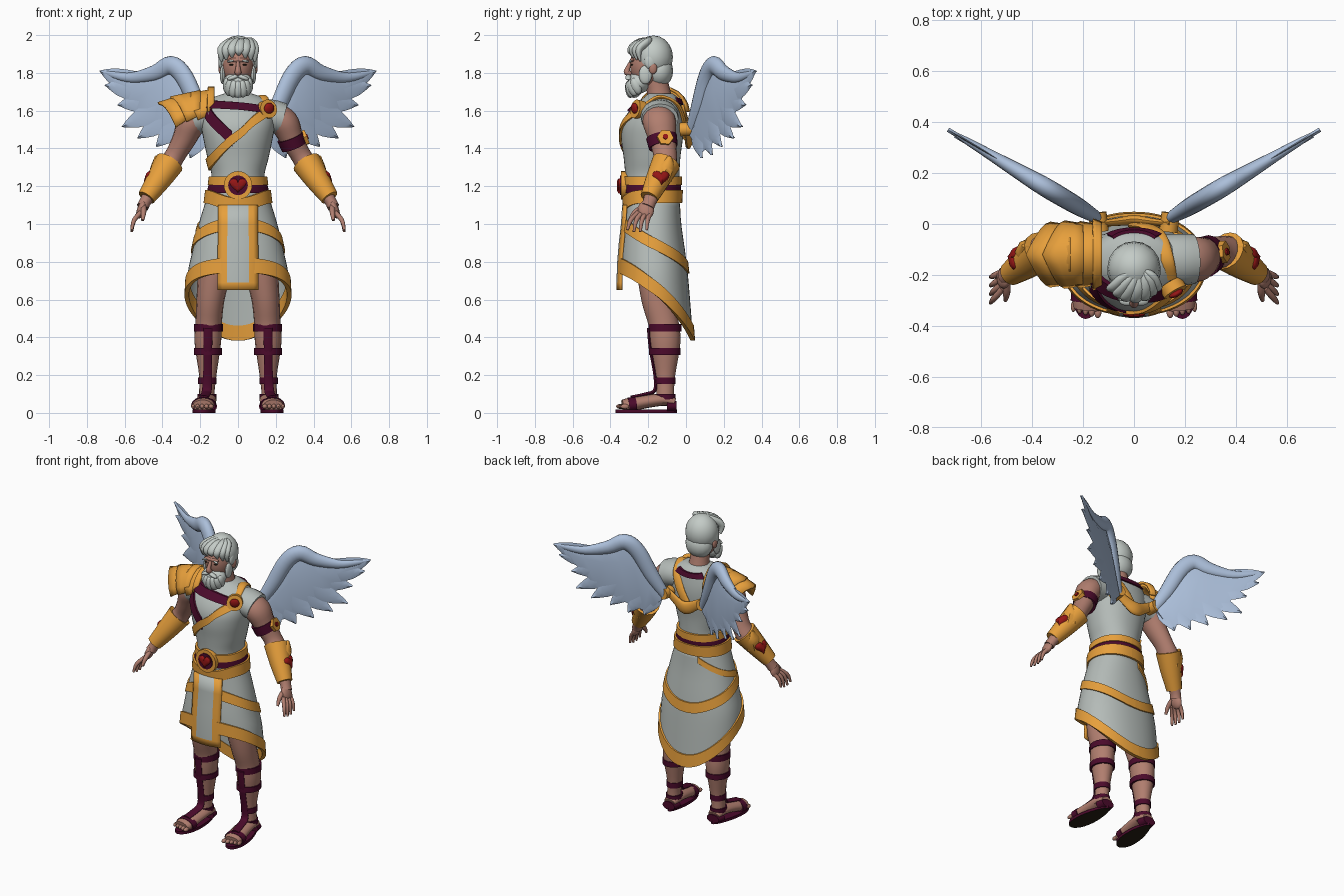
import bpy, bmesh
from math import sin, cos, pi, radians, degrees, asin, copysign
from mathutils import Vector, Matrix, Euler

if "Cube" in bpy.data.objects:
    bpy.data.objects.remove(bpy.data.objects["Cube"])


def material(name, r, g, b):
    m = bpy.data.materials.new(name)
    m.use_nodes = True
    m.diffuse_color = (r, g, b, 1)
    m.node_tree.nodes["Principled BSDF"].inputs["Base Color"].default_value = (r, g, b, 1)
    return m


GOLD = material("gold", .80, .35, .045)
CLOTH = material("grey cloth", .46, .50, .48)
HAIR = material("white hair", .55, .60, .57)
SKIN = material("skin", .44, .21, .16)
WINE = material("wine leather", .07, .003, .024)
RED = material("red gem", .30, .008, .008)
WING = material("pale blue feather", .41, .52, .70)
DARK = material("dark sole", .02, .014, .008)


def finish(bm, name, mat, mirror=False, alt=None, rule=None):
    bmesh.ops.recalc_face_normals(bm, faces=bm.faces)
    if rule:
        for f in bm.faces:
            f.material_index = int(rule(f.calc_center_median(), f.normal))
    me = bpy.data.meshes.new(name)
    bm.to_mesh(me)
    bm.free()
    for m in (mat, alt):
        if m:
            me.materials.append(m)
    me.shade_smooth()
    me.set_sharp_from_angle(angle=radians(40))
    ob = bpy.data.objects.new(name, me)
    bpy.context.collection.objects.link(ob)
    if mirror:
        ob.modifiers.new("mirror", "MIRROR").use_mirror_merge = False
    return ob


def add_loft(bm, rings, wrap=True, caps=True):
    vs = [[bm.verts.new(p) for p in r] for r in rings]
    n = len(vs[0])
    for a, b in zip(vs, vs[1:]):
        for i in range(n if wrap else n - 1):
            j = (i + 1) % n
            bm.faces.new((a[i], a[j], b[j], b[i]))
    if wrap and caps:
        bm.faces.new(vs[0])
        bm.faces.new(vs[-1])


def loft(name, rings, mat, wrap=True, caps=True, **kw):
    bm = bmesh.new()
    add_loft(bm, rings, wrap, caps)
    return finish(bm, name, mat, **kw)


def spline(pts, k):
    P, out = [pts[0], *pts, pts[-1]], []
    for i in range(len(pts) - 1):
        for j in range(k):
            t = j / k
            out.append(tuple(.5 * (2 * b + (c - a) * t + (2 * a - 5 * b + 4 * c - d) * t * t
                                   + (3 * b - a - 3 * c + d) * t ** 3) for a, b, c, d in zip(*P[i:i + 4])))
    return out + [tuple(pts[-1])]


def add_tube(bm, pts, squash=1, sides=16, k=4, ref=(0, 1, 0)):
    """Tapered limb through (x, y, z, radius) points, squashed towards ref."""
    P = spline(pts, k)
    C = [Vector(p[:3]) for p in P]
    rings = []
    for i, c in enumerate(C):
        d = (C[min(i + 1, len(C) - 1)] - C[max(i - 1, 0)]).normalized()
        a = d.cross(Vector(ref)).normalized()
        b = a.cross(d)
        rings.append([c + P[i][3] * (a * cos(2 * pi * j / sides) + b * squash * sin(2 * pi * j / sides))
                      for j in range(sides)])
    add_loft(bm, rings)


def tube(name, pts, mat, squash=1, sides=16, k=4, ref=(0, 1, 0), mirror=False):
    bm = bmesh.new()
    add_tube(bm, pts, squash, sides, k, ref)
    return finish(bm, name, mat, mirror)


def disc(name, c, n, r, thick, mat, sides=24, **kw):
    e = Vector(c) + Vector(n).normalized() * thick
    return tube(name, [(*c, r), (*e, r)], mat, sides=sides, k=1, ref=(0, .1, 1), **kw)


def heart(name, c, n, size, depth, mat, **kw):
    n = Vector(n).normalized()
    right = Vector((0, 0, 1)).cross(n).normalized()
    up = n.cross(right)
    T = [2 * pi * i / 32 for i in range(32)]
    shape = [(sin(t) ** 3, (13 * cos(t) - 5 * cos(2 * t) - 2 * cos(3 * t) - cos(4 * t)) / 16) for t in T]
    loft(name, [[Vector(c) + n * h * depth + size * s * (right * x + up * y) for x, y in shape]
                for h, s in ((0, 1), (.5, 1), (.85, .8), (1, .5))], mat, **kw)


def add_blobs(bm, items):
    for c, r, *rot in items:
        m = Matrix.Translation(c) @ Euler(rot[0] if rot else (0, 0, 0)).to_matrix().to_4x4() @ Matrix.Diagonal((*r, 1))
        bmesh.ops.create_uvsphere(bm, u_segments=16, v_segments=10, radius=1, matrix=m)


def blobs(name, items, mat, **kw):
    bm = bmesh.new()
    add_blobs(bm, items)
    return finish(bm, name, mat, **kw)


# Body surfaces: (z, half width, half depth, centre y)
TORSO = spline([(1.08, .162, .135, -.178), (1.15, .161, .141, -.178), (1.25, .14, .143, -.178), (1.35, .162, .15, -.18),
                (1.45, .183, .163, -.18), (1.53, .195, .162, -.175), (1.60, .19, .14, -.16), (1.66, .15, .10, -.135),
                (1.69, .075, .065, -.135)], 5)
SKIRT = spline([(1.14, .165, .143, -.178), (1.0, .208, .152, -.177), (.85, .243, .171, -.175), (.70, .27, .183, -.17),
                (.36, .28, .205, -.165)][::-1], 5)


def surf(prof, deg, z, off=0):
    i = max([j for j in range(len(prof) - 1) if prof[j][0] <= z] or [0])
    a, b = prof[i], prof[i + 1]
    t = (z - a[0]) / (b[0] - a[0])
    rx, ry, cy = (p + (q - p) * t for p, q in zip(a[1:], b[1:]))
    s, c = (copysign(abs(v) ** .92, v) for v in (sin(radians(deg)), cos(radians(deg))))
    return Vector(((rx + off) * s, cy - (ry + off) * c, z))


def ribbon(name, prof, pts, w, mat, off=.012, inner=-.006):
    """Raised band over a body surface through (angle, z) points."""
    rings = [[surf(prof, a, z + h * w / 2, o) for h, o in ((1, off), (-1, off), (-1, inner), (1, inner))] for a, z in pts]
    return loft(name, rings, mat)


def around(f):
    return [(a, f(radians(a))) for a in range(-180, 181, 6)]


def back_point(t):
    return max(0, -cos(t)) ** 6


# Tunic and skirt
ANG = range(0, 360, 9)
loft("tunic", [[surf(TORSO, a, p[0]) for a in ANG] for p in TORSO], CLOTH)
tube("tunic_shoulders", [(.10, -.14, 1.575, .085), (.18, -.14, 1.57, .088), (.235, -.138, 1.555, .085)], CLOTH,
     squash=1.15, mirror=True)


def hem(t):
    return .583 + .165 * cos(t) + .05 * sin(t) ** 2 - .03 * back_point(t)


sk = loft("skirt", [[surf(SKIRT, a, 1.14 + (hem(radians(a)) - 1.14) * i / 14) for a in ANG] for i in range(15)],
          CLOTH, caps=False)
sk.modifiers.new("thickness", "SOLIDIFY").thickness = .008
ribbon("skirt_hem", SKIRT, around(lambda t: hem(t) + .034), .08, GOLD, .01, -.014)
ribbon("skirt_band", SKIRT, around(lambda t: .90 + .10 * cos(t) - .03 * back_point(t)), .065, GOLD, .009)
ribbon("skirt_side_band", SKIRT, spline([(-65, .955), (-110, 1.0), (-140, 1.045), (-162, 1.085)], 5), .04, GOLD, .008)
flap_x = (-.105, -.08, -.056, -.02, .02, .056, .08, .105)
flap = loft("front_flap", [[(x * (1 + .1 * (1.1 - z)), surf(SKIRT, degrees(asin(x / .22)), max(z, .7), .016).y, z)
                            for x in flap_x] for z in (1.1, 1.0, .9, .8, .72, .69, .65)], CLOTH, wrap=False,
            alt=GOLD, rule=lambda c, n: abs(c.x) > .058 or c.z < .69)
flap.modifiers.new("thickness", "SOLIDIFY").thickness = .01

# Belt
ribbon("belt_top", TORSO, around(lambda t: 1.23), .045, GOLD, .014)
ribbon("belt_middle", TORSO, around(lambda t: 1.19), .05, WINE, .009)
ribbon("belt_bottom", TORSO, around(lambda t: 1.145 - .042 * max(0, cos(t)) ** 4), .07, GOLD, .02)
disc("buckle", (0, -.31, 1.205), (0, -1, 0), .075, .035, GOLD)
disc("buckle_inlay", (0, -.342, 1.205), (0, -1, 0), .052, .008, WINE)
heart("buckle_gem", (0, -.348, 1.208), (0, -1, 0), .043, .018, RED)

# Chest straps and brooch
ribbon("chest_sash", TORSO, spline([(50, 1.60), (22, 1.545), (0, 1.47), (-40, 1.365), (-75, 1.32), (-110, 1.31)], 6), .055, GOLD)
ribbon("collar_strap", TORSO, spline([(-60, 1.635), (0, 1.625), (48, 1.605)], 8), .04, WINE, .014)
ribbon("cross_strap", TORSO, spline([(-58, 1.6), (-30, 1.52), (-8, 1.45)], 6), .08, WINE, .009)
ribbon("nape_strap", TORSO, spline([(145, 1.655), (180, 1.645), (215, 1.655)], 8), .03, WINE)
disc("brooch", (.143, -.235, 1.602), (.5, -.85, .2), .05, .04, GOLD)
blobs("brooch_gem", [((.165, -.272, 1.612), (.03, .014, .03), (.15, 0, .5))], RED)
tube("shoulder_strap", [(.14, -.215, 1.63, .012), (.128, -.14, 1.672, .012), (.10, -.05, 1.635, .012), (.055, -.012, 1.55, .012),
                        (.0, -.006, 1.46, .012)], GOLD, squash=2.4, ref=(1, 0, 0))

# Wing harness
tube("back_yoke", [(-.15, 0, 1.52, .012), (-.07, .008, 1.47, .015), (0, .015, 1.44, .02), (.07, .008, 1.47, .015),
                   (.15, 0, 1.52, .012)], GOLD, squash=2.2, ref=(0, .1, 1))
disc("wing_sockets", (.135, -.03, 1.50), (.12, 1, .05), .036, .075, GOLD, mirror=True)


# Wings
def wing(x, z):
    return Vector((x, .59 * (x - .12) + .01, z))


WN = Vector((.5, -.86, 0))
ARM = [(.14, 1.49, .03), (.21, 1.62, .045), (.285, 1.78, .05), (.355, 1.84, .05), (.44, 1.80, .042),
       (.56, 1.775, .028), (.66, 1.79, .018), (.725, 1.81, .004)]
LOW = [(.19, 1.42), (.25, 1.38), (.33, 1.42), (.42, 1.48), (.50, 1.53), (.58, 1.63), (.64, 1.71), (.71, 1.79)]
tube("wing_arms", [(*wing(x, z), r) for x, z, r in ARM], WING, squash=.75, ref=WN, mirror=True)
web = []
for (ax, az, r), (lx, lz) in zip(ARM, LOW):
    top, low = wing(ax, az), wing(lx, lz)
    mid = top.lerp(low, .35)
    web.append([top, mid + WN * r * .5, low, mid - WN * r * .5])
loft("wing_coverts", web, WING, mirror=True)
TIPS = [(.73, 1.81), (.70, 1.735), (.635, 1.63), (.61, 1.515), (.53, 1.455), (.43, 1.41), (.335, 1.365), (.25, 1.35)]
bm = bmesh.new()
for i, (tx, tz) in enumerate(TIPS):
    u = i / (len(TIPS) - 1)
    root = Vector((.5 - .29 * u, 1.765 - .21 * u))
    tip = Vector((tx, tz))
    side = (tip - root).orthogonal().normalized()
    side *= copysign(1, side.y)
    rings = []
    for t in (0, .2, .4, .6, .75, .87, .95, 1):
        c = root.lerp(tip, t) - side * .02 * sin(pi * t)
        h = .052 * (.65 + .35 * sin(pi * t)) * (1 - t ** 5) + .003
        a, m, b = (wing(*(c + side * s * h)) + WN * (.005 * (i % 2)) for s in (-1, 0, 1))
        rings.append([a, m + WN * .009, b, m - WN * .009])
    add_loft(bm, rings)
finish(bm, "wing_feathers", WING, mirror=True)

# Head
tube("neck", [(0, -.135, 1.62, .078), (0, -.145, 1.7, .062), (0, -.17, 1.82, .06)], SKIN)
blobs("face", [((0, -.2, 1.84), (.085, .097, .12)), ((0, -.283, 1.868), (.055, .014, .013))], SKIN)
tube("nose", [(0, -.292, 1.86, .009), (0, -.308, 1.825, .013), (0, -.312, 1.803, .018), (0, -.29, 1.793, .012)], SKIN, sides=10)
blobs("ears", [((.092, -.175, 1.825), (.012, .022, .032))], SKIN, mirror=True)
blobs("eyes", [((.034, -.286, 1.843), (.013, .009, .004))], DARK, mirror=True)
blobs("eyebrows", [((.037, -.293, 1.863), (.024, .008, .006), (0, .2, -.3))], HAIR, mirror=True)
bm = bmesh.new()
add_blobs(bm, [((0, -.172, 1.884), (.105, .103, .114)), ((0, -.14, 1.81), (.09, .072, .085))])
for x in (-.084, -.06, -.03, .005, .038, .066, .086):
    y = -.294 + 6 * x * x
    add_tube(bm, [(.02 + x * .2, -.18, 1.972, .012), (.015 + x * .6, y + .045, 1.96, .028), (x, y, 1.922, .026),
                  (x * 1.04, y + .008, 1.895 - abs(x) * .4, .006)], squash=.7)
finish(bm, "hair", HAIR)
beard = [((0, -.25, 1.748), (.08, .06, .058)), ((0, -.275, 1.72), (.058, .045, .052))]
for s in (-1, 1):
    beard += [((s * .026, -.305, 1.776), (.033, .016, .012), (0, s * .35, 0)),
              ((s * .081, -.215, 1.79), (.015, .035, .05)), ((s * .09, -.19, 1.86), (.014, .03, .04))]
for i in range(7):
    a = radians(-75 + 25 * i)
    beard.append(((.06 * sin(a), -.252 - .048 * cos(a), 1.735 - .022 * cos(a)), (.027, .022, .046), (.15, -.4 * sin(a), a)))
blobs("beard", beard, HAIR)

# Arms and hands
tube("arms", [(.185, -.15, 1.575, .07), (.245, -.14, 1.535, .077), (.285, -.125, 1.45, .063), (.335, -.11, 1.36, .054),
              (.38, -.12, 1.29, .06), (.44, -.16, 1.2, .045), (.487, -.19, 1.125, .032), (.505, -.205, 1.09, .032)],
     SKIN, squash=1.15, mirror=True)
blobs("palms", [((.513, -.212, 1.075), (.022, .042, .05), (.25, -.35, 0))], SKIN, mirror=True)
for i in range(4):
    y, low = -.183 - .022 * i, .975 - .018 * sin(pi * (i + .5) / 4)
    tube("finger", [(.515, y - .005, 1.06, .013), (.55, y - .02 - .008 * i, 1.02, .012), (.563, y - .025 - .012 * i, low, .007)],
         SKIN, sides=10, mirror=True)
tube("thumb", [(.50, -.23, 1.09, .016), (.50, -.272, 1.06, .014), (.505, -.30, 1.02, .008)], SKIN, sides=10, mirror=True)

# Bracers and armband
tube("bracers", [(.362, -.105, 1.325, .078), (.42, -.15, 1.235, .065), (.485, -.195, 1.14, .048)], GOLD, mirror=True)
tube("bracer_points", [(.41, -.13, 1.25, .06), (.42, -.10, 1.31, .045), (.435, -.085, 1.36, .006)], GOLD, sides=8, mirror=True)
heart("bracer_gems", (.455, -.135, 1.242), (.86, .15, .4), .046, .035, RED, mirror=True)
tube("armband", [(.275, -.13, 1.462, .072), (.297, -.12, 1.408, .068)], WINE, squash=1.14, k=1)
disc("armband_plate", (.335, -.112, 1.45), (.9, .1, .35), .044, .03, GOLD, sides=6)
disc("armband_gem", (.362, -.109, 1.461), (.9, .1, .35), .014, .008, RED)

# Shoulder guard: overlapping pointed plates
for name, x0, length, r, top, drop in (("guard_rim", -.125, .035, .13, 1.728, 0), ("guard_inner", -.135, .17, .12, 1.715, .03),
                                       ("guard_middle", -.20, .16, .123, 1.71, .035), ("guard_outer", -.25, .175, .118, 1.70, .055)):
    point = 0 if name == "guard_rim" else .55
    rows = [[(x0 - length * u * (1 - point * abs(a / 85)), -.12 + (r + .012 * u) * sin(radians(a)),
              top - .145 + .145 * cos(radians(a)) - drop * u) for a in range(-85, 86, 17)] for u in (0, .33, .66, 1)]
    loft(name, rows, GOLD, wrap=False).modifiers.new("thickness", "SOLIDIFY").thickness = .014

# Legs and sandals
tube("legs", [(.10, -.17, .95, .09), (.125, -.16, .75, .087), (.146, -.15, .6, .074), (.155, -.12, .48, .07),
              (.16, -.11, .37, .07), (.16, -.11, .2, .046), (.165, -.11, .11, .041), (.165, -.11, .05, .045)],
     SKIN, squash=1.15, mirror=True)
tube("feet", [(.165, -.06, .055, .04), (.165, -.12, .07, .052), (.172, -.21, .06, .056), (.182, -.29, .045, .06),
              (.187, -.335, .037, .052)], SKIN, squash=.62, ref=(0, 0, 1), mirror=True)
blobs("toes", [((.142 + .024 * i, -.348 + .006 * i, .034), (.014 - .001 * i, .022, .013)) for i in range(5)], SKIN, mirror=True)
outline = [2 * pi * i / 28 for i in range(28)]
loft("soles", [[(.176 + .014 * -cos(t) + (.058 - .014 * cos(t)) * sin(t), -.21 + .163 * cos(t), z) for t in outline]
               for z in (0, .018)], WINE, mirror=True, alt=DARK, rule=lambda c, n: n.z < -.5)
for z, x, r, h in ((.45, .157, .077, .04), (.325, .16, .074, .036), (.17, .162, .049, .036), (.085, .165, .05, .03)):
    tube("shin_strap", [(x, -.112, z - h / 2, r), (x, -.112, z + h / 2, r)], WINE, squash=1.13, k=1, mirror=True)
tube("shin_strips", [(.158, -.198, .45, .009), (.16, -.188, .34, .009), (.161, -.164, .2, .009), (.165, -.165, .12, .01),
                     (.172, -.215, .098, .01), (.182, -.29, .082, .01)], WINE, squash=2.6, ref=(1, 0, 0), mirror=True)
tube("toe_straps", [(.18, -.265, .045, .066), (.183, -.305, .04, .066)], WINE, squash=.62, k=1, ref=(0, 0, 1), mirror=True)
tube("heel_cups", [(.165, -.05, .035, .045), (.165, -.10, .035, .055)], WINE, squash=.6, k=1, ref=(0, 0, 1), mirror=True)
